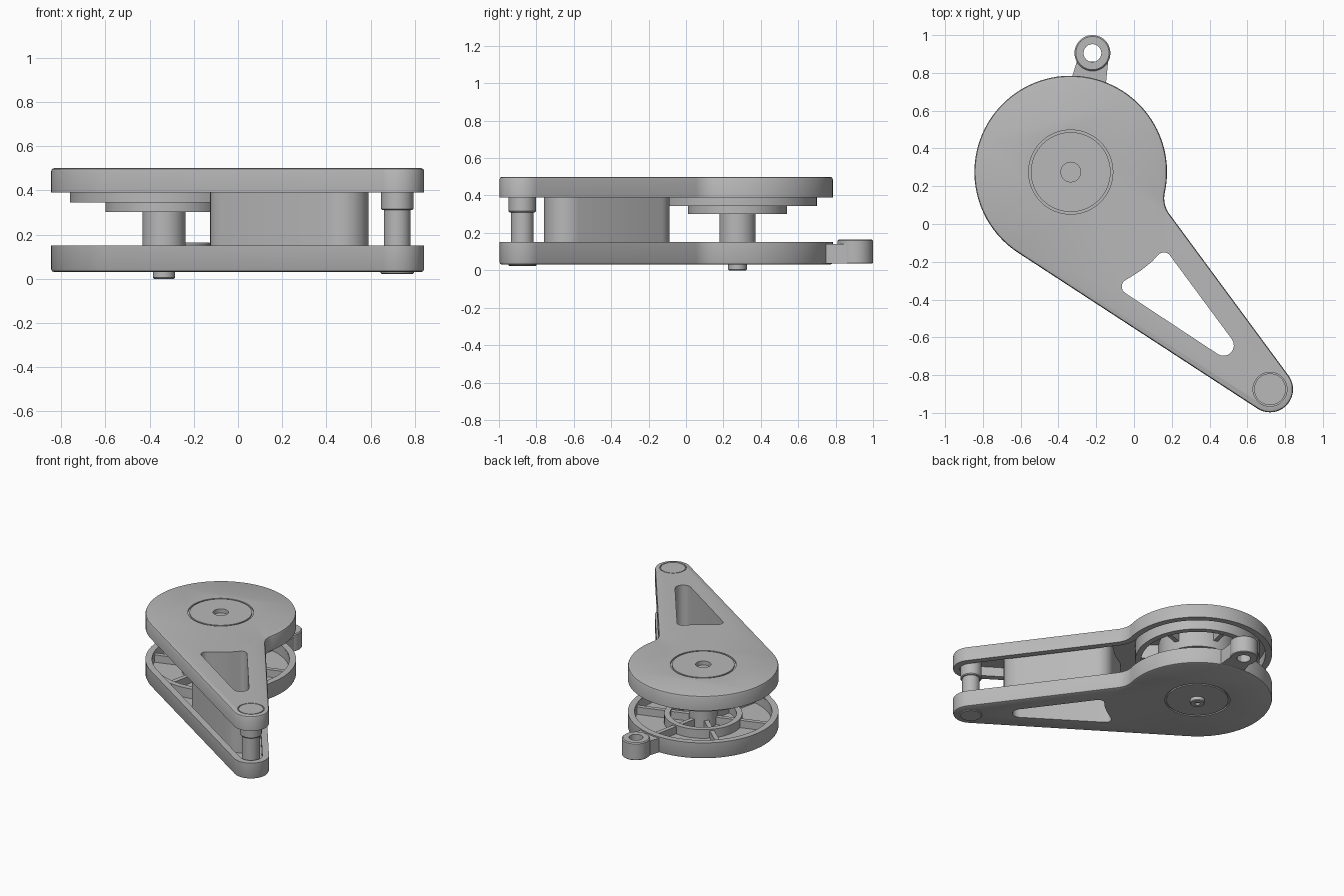
import bpy, bmesh
from math import radians, sin, cos, acos, atan2, sqrt, pi, hypot
from mathutils import Vector

if "Cube" in bpy.data.objects:
    bpy.data.objects.remove(bpy.data.objects["Cube"])

grey = bpy.data.materials.new("machined grey")
grey.use_nodes = True
grey.diffuse_color = (0.48, 0.48, 0.48, 1)
grey.node_tree.nodes["Principled BSDF"].inputs["Base Color"].default_value = (0.48, 0.48, 0.48, 1)

WHEEL = Vector((-0.335, 0.275))
TIP = Vector((0.72, -0.875))
LUG = Vector((-0.22, 0.905))
R_WHEEL, R_TIP, RIM = 0.51, 0.122, 0.045


def finish(name, bm):
    bmesh.ops.recalc_face_normals(bm, faces=bm.faces)
    mesh = bpy.data.meshes.new(name)
    bm.to_mesh(mesh)
    bm.free()
    mesh.materials.append(grey)
    obj = bpy.data.objects.new(name, mesh)
    bpy.context.collection.objects.link(obj)
    return obj


def polar(c, r, a):
    return Vector((c[0] + r * cos(a), c[1] + r * sin(a)))


def arc(c, r, a0, a1, n):
    return [polar(c, r, a0 + (a1 - a0) * i / n) for i in range(n + 1)]


def prism(name, loop, z0, z1, bevel_z=None):
    """Extruded outline, optionally rounded along the edge at height bevel_z."""
    bm = bmesh.new()
    face = bm.faces.new([bm.verts.new((p[0], p[1], z0)) for p in loop])
    top = bmesh.ops.extrude_face_region(bm, geom=[face])["geom"]
    bmesh.ops.translate(bm, vec=(0, 0, z1 - z0),
                        verts=[v for v in top if isinstance(v, bmesh.types.BMVert)])
    if bevel_z is not None:
        edges = [e for e in bm.edges if all(abs(v.co.z - bevel_z) < 1e-5 for v in e.verts)]
        bmesh.ops.bevel(bm, geom=edges, offset=0.014, segments=2, profile=0.5, affect='EDGES')
    return finish(name, bm)


def lathe(name, c, profile, steps=64):
    """Closed (radius, height) profile turned about a vertical axis."""
    bm = bmesh.new()
    vs = [bm.verts.new((c[0] + r, c[1], z)) for r, z in profile]
    es = [bm.edges.new((vs[i], vs[(i + 1) % len(vs)])) for i in range(len(vs))
          if profile[i][0] + profile[(i + 1) % len(vs)][0] > 0]
    bmesh.ops.spin(bm, geom=vs + es, cent=(c[0], c[1], 0), axis=(0, 0, 1),
                   angle=2 * pi, steps=steps)
    bmesh.ops.remove_doubles(bm, verts=bm.verts, dist=1e-5)
    return finish(name, bm)


def ring(name, c, r0, r1, z0, z1):
    return lathe(name, c, [(r0, z0), (r1, z0), (r1, z1), (r0, z1)])


def cut(obj, cutter):
    mod = obj.modifiers.new("cut", 'BOOLEAN')
    mod.operation, mod.solver, mod.object = 'DIFFERENCE', 'EXACT', cutter
    bpy.context.view_layer.objects.active = obj
    bpy.ops.object.modifier_apply(modifier=mod.name)
    bpy.data.objects.remove(cutter)


def outline(d):
    """Wheel-and-arm outline, inset by d."""
    axis = TIP - WHEEL
    heading = atan2(axis.y, axis.x)
    low = heading - acos((R_WHEEL - R_TIP) / axis.length)
    high = radians(36.4)
    n, t = Vector((cos(high), sin(high))), Vector((sin(high), -cos(high)))
    f = 0.14
    off = axis.dot(n) + R_TIP + f
    centre = WHEEL + n * off + t * sqrt((R_WHEEL + f) ** 2 - off ** 2)
    join = atan2(centre.y - WHEEL.y, centre.x - WHEEL.x)
    return (arc(WHEEL, R_WHEEL - d, join, low + 2 * pi, 72)
            + arc(TIP, R_TIP - d, low, high, 24)
            + arc(centre, f + d, high + pi, join + pi, 10)[:-1])


def rounded(corners, n=8):
    """Polygon with a fillet radius at each corner."""
    loop = []
    for i, (x, y, r) in enumerate(corners):
        p = Vector((x, y))
        if r == 0:
            loop.append(p)
            continue
        a = (Vector(corners[i - 1][:2]) - p).normalized()
        b = (Vector(corners[(i + 1) % len(corners)][:2]) - p).normalized()
        half = acos(a.dot(b)) / 2
        c = p + (a + b).normalized() * (r / sin(half))
        s = p + a * (r / (sin(half) / cos(half))) - c
        e = p + b * (r / (sin(half) / cos(half))) - c
        a0, a1 = atan2(s.y, s.x), atan2(e.y, e.x)
        a1 = a0 + (a1 - a0 + pi) % (2 * pi) - pi
        loop += arc(c, r, a0, a1, n)
    return loop


def grow(loop, d):
    out = []
    for i, p in enumerate(loop):
        t = (loop[(i + 1) % len(loop)] - loop[i - 1]).normalized()
        out.append(p + Vector((t.y, -t.x)) * d)
    return out


# Rounded triangular window, running counter-clockwise
curve = [(*polar(WHEEL, 0.64, radians(a)), 0) for a in (-47.5, -54, -60)]
window = rounded([(-0.1, -0.33, 0.04), (0.702, -0.859, 0.055), (0.162, -0.128, 0.04)] + curve)

# Two hollow plates facing each other
for name, z0, z1, outer, p0, p1 in (("top_plate", 0.39, 0.5, 0.5, 0.3, 0.46),
                                    ("bottom_plate", 0.03, 0.15, 0.03, 0.07, 0.3)):
    plate = prism(name, outline(0), z0, z1, outer)
    cut(plate, prism("pocket_cutter", outline(RIM), p0, p1))
    cut(plate, prism("window_cutter", window, -0.2, 0.8))
    cut(plate, ring("groove_cutter", WHEEL, 0.211, 0.223, outer - 0.01, outer + 0.01))
    if name == "top_plate":
        cut(plate, lathe("bore_cutter", WHEEL, [(0, 0.47), (0.052, 0.47), (0.052, 0.6), (0, 0.6)]))
        cut(plate, ring("tip_groove_cutter", TIP, 0.084, 0.09, 0.492, 0.6))

# Wall around the window, joining the plates
bm = bmesh.new()
loops = [[bm.verts.new((p.x, p.y, z)) for p in pts]
         for pts, z in ((window, 0.07), (grow(window, 0.062), 0.07),
                        (grow(window, 0.062), 0.46), (window, 0.46))]
for k in range(4):
    a, b = loops[k], loops[(k + 1) % 4]
    for i in range(len(a)):
        j = (i + 1) % len(a)
        bm.faces.new((a[i], a[j], b[j], b[i]))
finish("window_wall", bm)

# Axle through the wheel, with a small peg underneath
lathe("axle", WHEEL, [(0, 0.06), (0.097, 0.06), (0.097, 0.46), (0, 0.46)])
lathe("bottom_peg", WHEEL, [(0, 0.015), (0.018, 0.015), (0.018, 0), (0.045, 0),
                            (0.05, 0.005), (0.05, 0.04), (0, 0.04)], 32)

# Rings below the top plate and inside the bottom plate
ring("upper_outer_ring", WHEEL, 0.385, 0.425, 0.345, 0.465)
ring("upper_drum", WHEEL, 0.215, 0.265, 0.302, 0.465)
ring("lower_inner_ring", WHEEL, 0.225, 0.265, 0.065, 0.135)
ring("lower_circle_wall", WHEEL, R_WHEEL - RIM, R_WHEEL - 0.005, 0.065, 0.142)


def spoke(name, angle, r0, r1, z0, z1):
    d = Vector((cos(angle), sin(angle)))
    s = Vector((-d.y, d.x)) * 0.016
    prism(name, [WHEEL + d * r0 - s, WHEEL + d * r1 - s,
                 WHEEL + d * r1 + s, WHEEL + d * r0 + s], z0, z1)


for i in range(6):
    a = radians(78 + 60 * i)
    spoke("lower_spoke", a, 0.09, 0.475, 0.065, 0.125)
    spoke("upper_spoke", a, 0.09, 0.39, 0.36, 0.465)

# Pin at the arm tip, with collar and foot cap
lathe("tip_pin", TIP, [(0, 0.022), (0.07, 0.022), (0.075, 0.027), (0.075, 0.05), (0.06, 0.05),
                       (0.06, 0.31), (0.068, 0.31), (0.073, 0.316), (0.073, 0.465), (0, 0.465)], 48)

# Mounting lug and its neck
lathe("mounting_lug", LUG, [(0.047, 0.035), (0.09, 0.035), (0.095, 0.04), (0.095, 0.158),
                            (0.088, 0.165), (0.047, 0.165)], 48)
prism("lug_neck", [(-0.335, 0.755), (-0.15, 0.73), (-0.137, 0.86), (-0.303, 0.86)], 0.035, 0.14)

# Smooth the curved walls, keep the edges crisp
bpy.ops.object.select_all(action='DESELECT')
for obj in bpy.context.collection.objects:
    if obj.type == 'MESH' and grey.name in obj.data.materials:
        obj.select_set(True)
        bpy.context.view_layer.objects.active = obj
bpy.ops.object.shade_smooth_by_angle(angle=radians(30))
